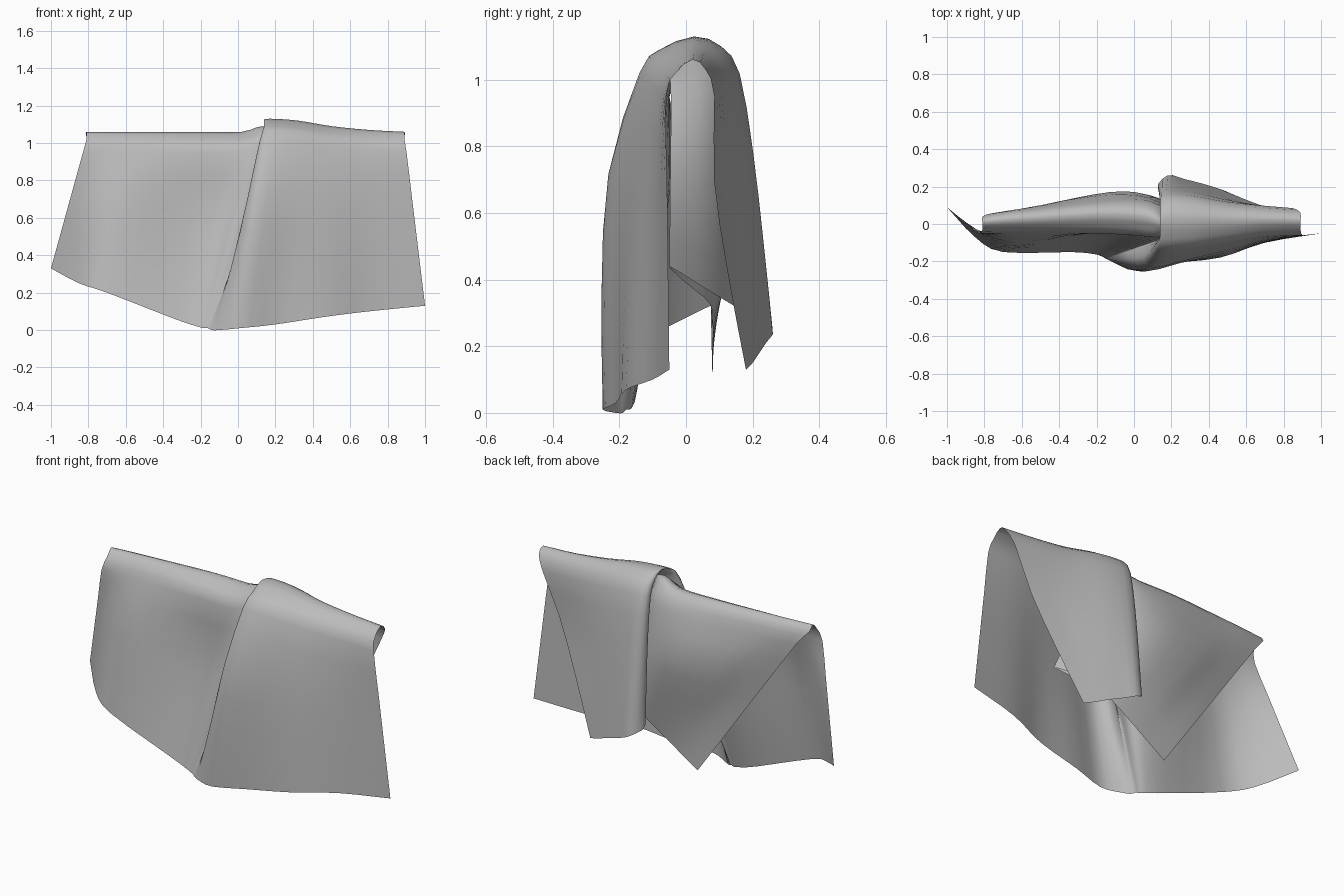
import bpy
from mathutils import Vector

default_cube = bpy.data.objects.get("Cube")
if default_cube:
    bpy.data.objects.remove(default_cube, do_unlink=True)

# The cloth runs from its right end to its left end, doubling back once
# in a deep pleat. Each row below is one strand hanging over the ridge.
front_hem = [
    (-1, .09, .33), (-.85, -.07, .25), (-.7, -.15, .2), (-.34, -.15, .06),
    (-.22, -.16, .02), (-.18, -.17, .01), (-.16, -.18, .01), (-.14, -.19, 0),
    (-.1, -.21, 0), (.01, -.25, .01), (.2, -.21, .03), (.46, -.18, .07),
    (.7, -.1, .1), (1, -.05, .13)]
back_hem = [
    (-.13, .08, .07), (-.02, .08, .14), (.07, .08, .2), (.18, .08, .27),
    (.27, .07, .33), (.38, 0, .39), (.48, -.05, .44), (.32, .08, .36),
    (.13, .18, .3), (.18, .26, .25), (.27, .24, .21), (.35, .22, .18),
    (.42, .2, .15), (.48, .18, .13)]
# Ridge position and height
ridge = [
    (-.81, 1.06), (-.68, 1.06), (-.5, 1.06), (-.2, 1.06), (.02, 1.06),
    (.14, 1.09), (.25, 1.03), (.2, 1.09), (.14, 1.12), (.17, 1.13),
    (.32, 1.12), (.5, 1.09), (.7, 1.07), (.89, 1.06)]
# Depth of the front and back shoulders
shoulders = [
    (-.05, .06), (-.05, .08), (-.05, .1), (-.05, .13), (-.06, .13),
    (-.07, .08), (-.06, -.045), (-.07, .09), (-.11, .12), (-.14, .16),
    (-.13, .15), (-.1, .12), (-.07, .1), (-.06, .085)]
# Outward swell of the front and back panels
swell_front = [0, -.02, -.02, .03, .03, 0, 0, -.02, -.05, -.06, -.04, -.02, -.01, 0]
swell_back = [0, .02, .05, .06, .03, 0, 0, 0, .01, .01, .01, 0, -.02, -.03]


def smooth_path(points, steps):
    """Pass a smooth curve through the points."""
    padded = [points[0] * 2 - points[1], *points, points[-1] * 2 - points[-2]]
    path = []
    for a, b, c, d in zip(padded, padded[1:], padded[2:], padded[3:]):
        for step in range(steps):
            t = step / steps
            path.append(b + (c - a) * (t / 2)
                        + (a * 2 - b * 5 + c * 4 - d) * (t * t / 2)
                        + (b * 3 - a - c * 3 + d) * (t ** 3 / 2))
    path.append(points[-1])
    return path


def hanging_side(hem, top_x, top_z, depth, swell):
    """Return hem, lower, middle and shoulder points of one hanging side."""
    hem = Vector(hem)
    shoulder = Vector((top_x + (hem.x - top_x) * .1, depth, top_z - .11))
    lower = hem.lerp(shoulder, .35)
    middle = hem.lerp(shoulder, .7)
    lower.y += swell * .7
    middle.y += swell
    return [hem, lower, middle, shoulder]


# Strands from front hem, over the ridge, to back hem
strands = []
for front, back, (x, z), (near, far), puff_f, puff_b in zip(
        front_hem, back_hem, ridge, shoulders, swell_front, swell_back):
    front_side = hanging_side(front, x, z, near, puff_f)
    back_side = hanging_side(back, x, z, far, puff_b)
    top = [Vector((x, near + (far - near) * t, z - drop))
           for t, drop in ((.2, .04), (.55, 0), (.82, .03))]
    strands.append(front_side + top + back_side[::-1])

# Smooth along each strand, then across the strands
strands = [smooth_path(strand, 2) for strand in strands]
rows = [smooth_path(list(row), 3) for row in zip(*strands)]

width = len(rows[0])
vertices = [point for row in rows for point in row]
faces = [(r * width + c, r * width + c + 1, (r + 1) * width + c + 1, (r + 1) * width + c)
         for r in range(len(rows) - 1) for c in range(width - 1)]

mesh = bpy.data.meshes.new("draped_cloth")
mesh.from_pydata(vertices, [], faces)
cloth = bpy.data.objects.new("draped_cloth", mesh)
bpy.context.collection.objects.link(cloth)

# Plain grey fabric
fabric = bpy.data.materials.new("grey_fabric")
fabric.use_nodes = True
colour = (.5, .5, .5, 1)
fabric.diffuse_color = colour
fabric.node_tree.nodes["Principled BSDF"].inputs["Base Color"].default_value = colour
mesh.materials.append(fabric)

bpy.context.view_layer.objects.active = cloth
cloth.select_set(True)
bpy.ops.object.shade_smooth_by_angle(angle=1.2)
